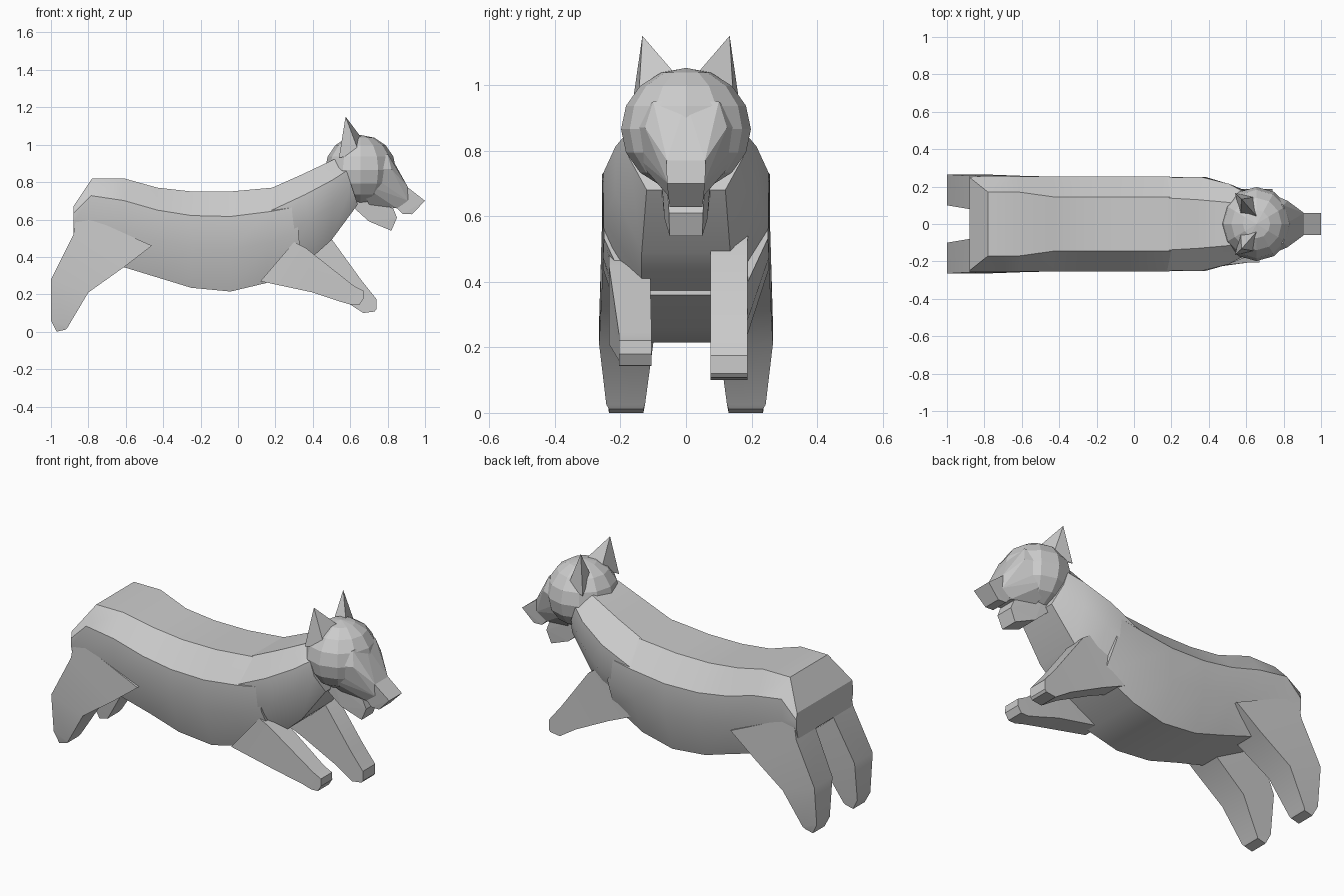
import bpy, bmesh, math
from mathutils import Vector

if "Cube" in bpy.data.objects:
    bpy.data.objects.remove(bpy.data.objects["Cube"])


def finish(name, bm, smooth=None):
    bmesh.ops.recalc_face_normals(bm, faces=bm.faces)
    me = bpy.data.meshes.new(name)
    bm.to_mesh(me)
    bm.free()
    ob = bpy.data.objects.new(name, me)
    bpy.context.collection.objects.link(ob)
    if smooth:
        bpy.ops.object.select_all(action='DESELECT')
        ob.select_set(True)
        bpy.context.view_layer.objects.active = ob
        bpy.ops.object.shade_smooth_by_angle(angle=math.radians(smooth))
    return ob


def loft(name, rings, smooth=None):
    bm = bmesh.new()
    vs = [[bm.verts.new(p) for p in r] for r in rings]
    n = len(vs[0])
    for a, b in zip(vs, vs[1:]):
        for i in range(n):
            j = (i + 1) % n
            bm.faces.new((a[i], a[j], b[j], b[i]))
    bm.faces.new(vs[0])
    bm.faces.new(vs[-1])
    return finish(name, bm, smooth)


def hull(name, pts, mirror=False):
    bm = bmesh.new()
    for x, y, z in pts:
        bm.verts.new((x, y, z))
        if mirror and y:
            bm.verts.new((x, -y, z))
    bmesh.ops.convex_hull(bm, input=bm.verts)
    bmesh.ops.dissolve_limit(bm, angle_limit=0.02, verts=bm.verts, edges=bm.edges)
    return finish(name, bm)


# Cross-section of the trunk: flat back, bulging flanks, flat belly
def section(top, bot, wt, ws, wb, f1=0.25, f2=0.58):
    a, b = Vector((top[0], 0, top[1])), Vector((bot[0], 0, bot[1]))
    half = [(0, wt), (f1, ws), (f2, ws), (1, wb)]
    prof = half + [(f, -w) for f, w in reversed(half)]
    return [a.lerp(b, f) + Vector((0, w, 0)) for f, w in prof]


# Body with rump
loft("body", [section(*s) for s in [
    ((-.88, .67), (-.88, .52), .25, .256, .24),
    ((-.78, .82), (-.80, .45), .17, .256, .22),
    ((-.61, .82), (-.61, .345), .17, .255, .19),
    ((-.43, .77), (-.43, .29), .145, .253, .18),
    ((-.25, .75), (-.25, .235), .145, .253, .18),
    ((-.04, .75), (-.04, .215), .145, .253, .18),
    ((.18, .77), (.15, .26), .145, .253, .18),
    ((.30, .77), (.34, .36), .14, .25, .17)]], 32)

# Neck and chest
loft("neck", [section(*s) for s in [
    ((.16, .76), (.20, .30), .14, .248, .16),
    ((.34, .84), (.41, .41), .13, .252, .135),
    ((.51, .92), (.50, .49), .115, .215, .135),
    ((.56, .92), (.64, .68), .10, .175, .12)]], 32)


# Legs: each station is (back x, z), (front x, z), inner y, outer y
def leg(name, stations, side):
    loft(name, [[(a[0], side * yi, a[1]), (a[0], side * yo, a[1]),
                 (b[0], side * yo, b[1]), (b[0], side * yi, b[1])]
                for a, b, yi, yo in stations], 32)


hind = [((-.86, .64), (-.46, .46), .07, .254),
        ((-.88, .52), (-.61, .345), .08, .258),
        ((-1, .28), (-.80, .21), .10, .265),
        ((-1, .06), (-.91, .025), .125, .243),
        ((-.97, 0), (-.92, .012), .13, .235)]
for side, tag in ((-1, "right"), (1, "left")):
    leg("hind_leg_" + tag, hind, side)

leg("front_leg_right", [((.12, .27), (.30, .48), .12, .235),
                        ((.40, .21), (.36, .45), .11, .235),
                        ((.55, .16), (.62, .245), .105, .205),
                        ((.61, .143), (.67, .22), .105, .205),
                        ((.65, .145), (.672, .18), .105, .205)], -1)
leg("front_leg_left", [((.20, .34), (.42, .56), .075, .19),
                       ((.36, .27), (.49, .51), .075, .187),
                       ((.57, .165), (.66, .275), .075, .187),
                       ((.67, .10), (.74, .175), .075, .187),
                       ((.73, .108), (.74, .12), .075, .187)], 1)

# Skull
bm = bmesh.new()
bmesh.ops.create_uvsphere(bm, u_segments=12, v_segments=8, radius=1)
for v in bm.verts:
    v.co = Vector((.655 + v.co.x * .19, v.co.y * .198, .865 + v.co.z * .187))
finish("skull", bm)

# Face and muzzle
hull("face", [(.64, .175, .80), (.66, .19, .87), (.80, .10, .95), (.82, .125, .87),
              (.81, 0, .95), (.85, .05, .86), (.91, .058, .77), (.70, .07, .68),
              (.85, .052, .66), (.91, .055, .70)], True)
hull("muzzle", [(.80, .06, .80), (.91, .06, .77), (1, .058, .70), (.93, .05, .628),
                (.88, .05, .63), (.84, .05, .67)], True)
hull("jaw", [(.60, .075, .68), (.70, .065, .59), (.82, .05, .54), (.85, .052, .61),
             (.83, .055, .66), (.66, .075, .72)], True)

# Ears
for side, tag in ((-1, "right"), (1, "left")):
    hull("ear_" + tag, [(x, side * y, z) for x, y, z in [
        (.575, .133, 1.15), (.54, .165, .93), (.65, .145, .95),
        (.665, .03, 1.03), (.57, .05, 1.0)]])
